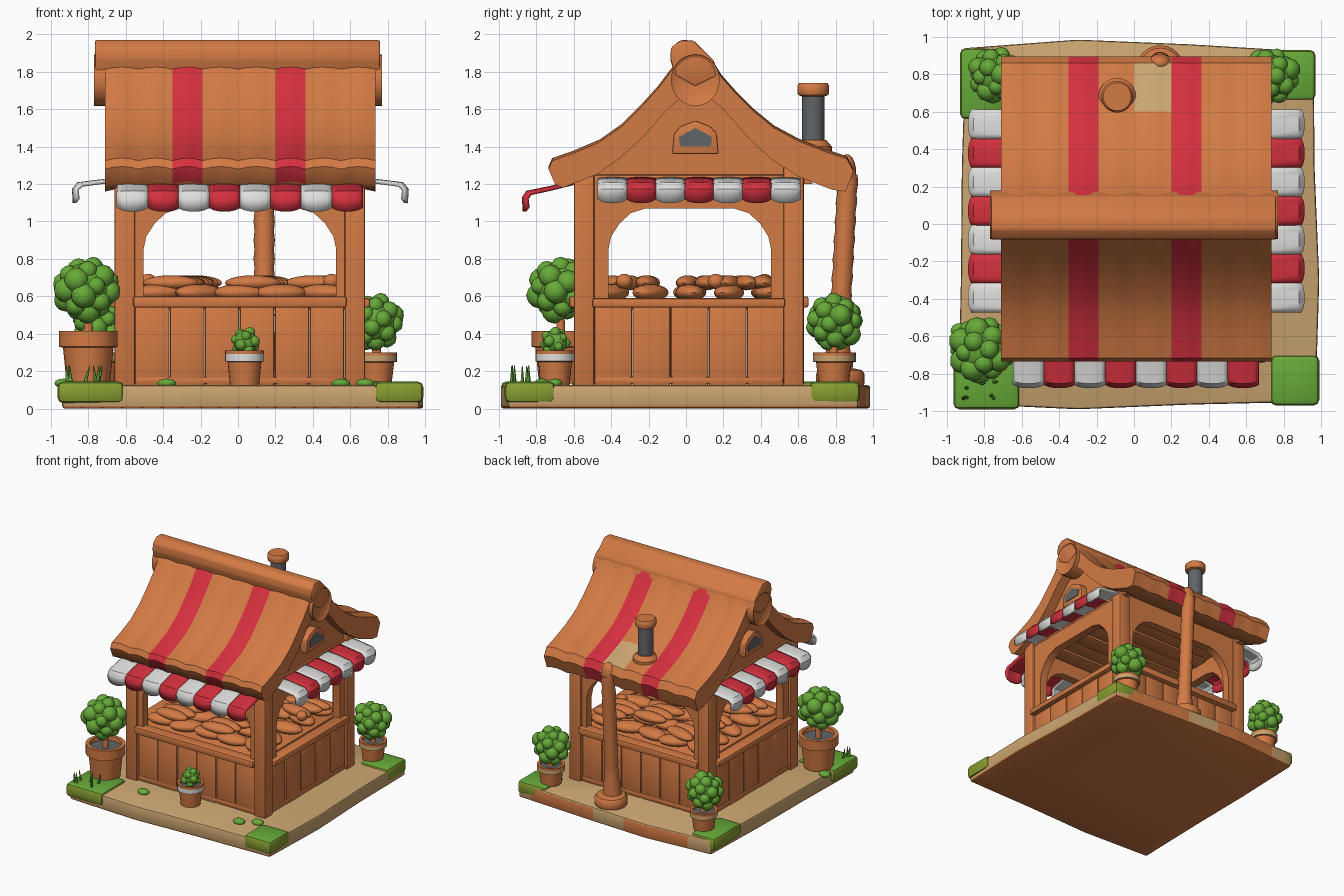
import bpy, bmesh, math, random
from mathutils import Matrix, Vector

if "Cube" in bpy.data.objects:
    bpy.data.objects.remove(bpy.data.objects["Cube"])
random.seed(4)

COL = {"wood_orange": (.65, .195, .058), "stripe_red": (.66, .03, .048), "cloth_white": (.74, .74, .73),
       "sand_tan": (.60, .38, .165), "leaf_green": (.135, .40, .04), "grass_olive": (.24, .34, .03),
       "metal_grey": (.12, .13, .14)}
MATS = {}
for n, c in COL.items():
    MATS[n] = bpy.data.materials.new(n)
    MATS[n].diffuse_color = (*c, 1)
WOOD, RED, WHITE, TAN, GREEN, OLIVE, GREY = COL.keys()


def finish(bm, name, *mats, fix=True):
    if fix:
        bmesh.ops.recalc_face_normals(bm, faces=bm.faces)
    me = bpy.data.meshes.new(name)
    bm.to_mesh(me)
    bm.free()
    for m in mats:
        me.materials.append(MATS[m])
    ob = bpy.data.objects.new(name, me)
    bpy.context.collection.objects.link(ob)
    return ob


def soften(bm, w):
    if w:
        bmesh.ops.bevel(bm, geom=bm.edges[:], offset=w, segments=2, profile=.5, affect='EDGES')


def box(name, lo, hi, mat=WOOD, bevel=.012):
    bm = bmesh.new()
    lo, hi = Vector(lo), Vector(hi)
    bmesh.ops.create_cube(bm, size=1, matrix=Matrix.Translation((lo + hi) / 2) @ Matrix.Diagonal((*(hi - lo), 1)))
    soften(bm, bevel)
    return finish(bm, name, mat)


def prism(name, pts, axis, a, b, mat=WOOD, bevel=0):
    """Extrude a 2D outline along an axis from a to b."""
    put = {'x': lambda p, d: (d, p[0], p[1]), 'y': lambda p, d: (p[0], d, p[1]), 'z': lambda p, d: (p[0], p[1], d)}[axis]
    bm = bmesh.new()
    f = bm.faces.new([bm.verts.new(put(p, a)) for p in pts])
    r = bmesh.ops.extrude_face_region(bm, geom=[f])
    d = Vector(put((0, 0), b - a))
    bmesh.ops.translate(bm, vec=d, verts=[v for v in r['geom'] if isinstance(v, bmesh.types.BMVert)])
    bmesh.ops.recalc_face_normals(bm, faces=bm.faces)
    soften(bm, bevel)
    return finish(bm, name, mat)


def lathe(name, prof, loc, mats=(WOOD,), rule=None, lean=0, n=24):
    """Revolve (radius, z) points; rule(i) gives the material slot of band i."""
    bm = bmesh.new()
    rings = [[bm.verts.new((loc[0] + r * math.cos(t * math.tau / n),
                            loc[1] + lean * z + r * math.sin(t * math.tau / n), loc[2] + z)) for t in range(n)]
             for r, z in prof]
    for i in range(len(rings) - 1):
        for t in range(n):
            u = (t + 1) % n
            f = bm.faces.new((rings[i][t], rings[i][u], rings[i + 1][u], rings[i + 1][t]))
            f.material_index = rule(i) if rule else 0
    bm.faces.new(rings[0][::-1])
    bm.faces.new(rings[-1]).material_index = rule(len(prof) - 1) if rule else 0
    return finish(bm, name, *mats)


def foliage(name, c, r, lumps=24):
    bm = bmesh.new()
    bmesh.ops.create_icosphere(bm, subdivisions=3, radius=r * .8, matrix=Matrix.Translation(c))
    for i in range(lumps):
        z = 1 - 2 * (i + .5) / lumps
        a, s = i * 2.4, math.sqrt(1 - z * z)
        p = Vector(c) + Vector((s * math.cos(a), s * math.sin(a), z)) * r * .7
        bmesh.ops.create_icosphere(bm, subdivisions=2, radius=r * random.uniform(.28, .4), matrix=Matrix.Translation(p))
    return finish(bm, name, GREEN)


def blob(bm, loc, scale, rot=0):
    m = Matrix.Translation(loc) @ Matrix.Rotation(rot, 4, 'Z') @ Matrix.Diagonal((*scale, 1))
    bmesh.ops.create_uvsphere(bm, u_segments=16, v_segments=10, radius=1, matrix=m)


# Ground slab: sandy top, patchy rim, wooden underside
corners = [(-.94, -.96), (-.3, -.99), (.3, -.965), (.97, -.95), (.99, -.3), (.965, .3), (.96, .92),
           (.3, .96), (-.3, .985), (-.9, .94), (-.92, .3), (-.925, -.3)]
outline = [Vector(p).lerp(Vector(corners[(i + 1) % 12]), k / 6) for i, p in enumerate(corners) for k in range(6)]
slab = prism("ground_slab", outline, 'z', 0, .125, bevel=.015)
slab.data.materials.append(MATS[TAN])
for f in slab.data.polygons:
    c = f.center
    f.material_index = int(f.normal.z > -.3 and (c.z > .115 or math.sin(c.x * 7 + 1) + math.sin(c.y * 5) > -.5))

# Grass corners with olive sides, tufts and blades
for i, (x0, x1, y0, y1) in enumerate([(-.965, -.61, -.99, -.65), (.73, .99, -.97, -.70),
                                      (-.93, -.70, .56, .94), (.70, .97, .66, .93)]):
    g = box(f"grass_corner_{i}", (x0, y0, .03), (x1, y1, .145), GREEN, .03)
    g.data.materials.append(MATS[OLIVE])
    for f in g.data.polygons:
        f.material_index = int(f.normal.z < .5)
bm = bmesh.new()
for x, y in [(-.38, -.75), (.55, -.77), (-.93, -.57), (.68, -.7)]:
    blob(bm, (x, y, .135), (.05, .04, .025))
for k in range(9):
    m = Matrix.Translation((random.uniform(-.95, -.72), random.uniform(-.94, -.82), .18)) @ Matrix.Rotation(random.uniform(-.4, .4), 4, 'Y')
    bmesh.ops.create_cone(bm, segments=5, radius1=.012, radius2=.002, depth=.1, matrix=m)
finish(bm, "grass_tufts", GREEN)

# Corner posts
for sx, x in (("left", -.605), ("right", .625)):
    for sy, y in (("front", -.545), ("back", .575)):
        box(f"{sy}_{sx}_post", (x - .055, y - .055, .12), (x + .055, y + .055, 1.3))

# Arched frames above the counter, plank walls and ledges on the four sides
def arch(c, h, w):
    q = [(h, .55), (h, .85), (h - .015, .92), (h - .06, .99), (h - .12, 1.045), (h - .2, 1.07)]
    return [(c + x, z) for x, z in [(-w, .55), (-w, 1.24), (w, 1.24), (w, .55)] + q + [(-x, z) for x, z in q[::-1]]]

for s, y in (("front", -.545), ("back", .575)):
    prism(f"{s}_arch", arch(.01, .515, .58), 'y', y - .035, y + .035)
    o = -1 if s == "front" else 1
    for k in range(6):
        box(f"{s}_plank_{k}", (-.55 + k * .1867, y - .035 - .004 * (k % 2), .12), (-.366 + k * .1867, y + .035, .55))
    box(f"{s}_sill", (-.55, y - .04, .13), (.57, y + .04, .17))
    box(f"{s}_ledge", (-.56, y - .05 + o * .03, .54), (.58, y + .05 + o * .03, .6))
for s, x in (("left", -.605), ("right", .625)):
    prism(f"{s}_arch", arch(.02, .435, .54), 'x', x - .035, x + .035)
    o = -1 if s == "left" else 1
    for k in range(5):
        box(f"{s}_plank_{k}", (x - .035 - .004 * (k % 2), -.49 + k * .204, .12), (x + .035 + .004 * (k % 2), -.288 + k * .204, .55))
    box(f"{s}_sill", (x - .04, -.49, .13), (x + .04, .52, .17))
    box(f"{s}_ledge", (x - .05 + o * .03, -.5, .54), (x + .05 + o * .03, .53, .59))

# Display tray with heaped loaves
box("display_tray", (-.57, -.51, .53), (.59, .54, .585))
bm = bmesh.new()
for i in range(5):
    for j in range(5):
        blob(bm, (-.43 + i * .22, -.4 + j * .21, .62), (.14, .075, .045), random.uniform(-.6, .6))
for x, y in [(-.34, -.3), (-.3, .1), (.1, -.3), (.12, .2), (-.25, .32), (.42, .32)]:
    for k in (-1, 0, 1):
        blob(bm, (x + k * .02, y + k * .09, .672), (.15, .06, .04), random.uniform(-.3, .3))
for x, y in [(.5, -.33), (.5, .16), (-.48, .42)]:
    blob(bm, (x, y, .68), (.045, .045, .04))
finish(bm, "loaves", WOOD)

# Ceiling slats
for k in range(7):
    box(f"ceiling_slat_{k}", (-.58, -.52 + k * .153, 1.19 + .012 * (k % 2)), (.6, -.37 + k * .153, 1.235), bevel=.008)

# Curved plank roof with painted stripes
outer = [(-.70, 1.2), (-.735, 1.28), (-.715, 1.325), (-.6, 1.365), (-.46, 1.425), (-.34, 1.51), (-.24, 1.61), (-.15, 1.71),
         (-.09, 1.79), (-.04, 1.85), (.05, 1.87), (.14, 1.85), (.19, 1.77), (.27, 1.68), (.36, 1.59), (.47, 1.5), (.6, 1.43),
         (.74, 1.375), (.86, 1.335), (.895, 1.27), (.855, 1.16)]
inner = [(.78, 1.17), (.6, 1.24), (.46, 1.33), (.33, 1.45), (.2, 1.6), (.05, 1.72),
         (-.1, 1.6), (-.23, 1.45), (-.35, 1.34), (-.48, 1.25), (-.66, 1.18)]
seams = [-.71, -.53, -.35, -.19, .0, .2, .36, .55, .735]
prof, no = outer + inner, len(outer)
bm = bmesh.new()
rows, plank = [], []
for s in range(8):
    for k in range(5):
        x = seams[s] + (seams[s + 1] - seams[s]) * k / 4
        lift = .014 * math.sin(math.pi * k / 4)
        if k < 4 or s == 7:
            rows.append([bm.verts.new((x, y, z + (lift if i < no else 0))) for i, (y, z) in enumerate(prof)])
            plank.append(s)
for r in range(len(rows) - 1):
    for i in range(len(prof)):
        j = (i + 1) % len(prof)
        f = bm.faces.new((rows[r][i], rows[r][j], rows[r + 1][j], rows[r + 1][i]))
        c = f.calc_center_median()
        if i < no - 1:
            f.material_index = 1 if plank[r] in (2, 5) else 2 if -.02 < c.x < .2 and .6 < c.y < .87 else 0
bm.faces.new(rows[0])
bm.faces.new(rows[-1])
finish(bm, "roof", WOOD, RED, TAN)

# Ridge cap and log with hollow ends
prism("ridge_cap", [(-.085, 1.87), (-.08, 1.93), (-.03, 1.97), (.04, 1.968), (.09, 1.92), (.15, 1.86),
                    (.17, 1.78), (.05, 1.72), (-.06, 1.78)], 'x', -.765, .76, bevel=.012)
bm = bmesh.new()
m = Matrix.Translation((0, .05, 1.755)) @ Matrix.Diagonal((1, 1, 1.06, 1)) @ Matrix.Rotation(math.pi / 2, 4, 'Y')
bmesh.ops.create_cone(bm, cap_ends=True, segments=28, radius1=.13, radius2=.13, depth=1.54, matrix=m)
caps = [f for f in bm.faces if len(f.verts) > 4]
bmesh.ops.inset_individual(bm, faces=caps, thickness=.022, depth=-.015)
finish(bm, "ridge_log", WOOD)

# Gable walls with small windows
for s, x, o in (("left", -.6, -1), ("right", .62, 1)):
    prism(f"{s}_gable", [(-.58, 1.2), (.68, 1.2), (.26, 1.6), (.05, 1.76), (-.16, 1.6)], 'x', x - .03, x + .03)
    prism(f"{s}_window_frame", [(-.075, 1.36), (.175, 1.36), (.165, 1.47), (.13, 1.51), (.05, 1.54), (-.03, 1.51), (-.065, 1.47)],
          'x', x, x + o * .09, bevel=.01)
    prism(f"{s}_window_glass", [(-.03, 1.4), (.13, 1.4), (.14, 1.45), (.05, 1.5), (-.04, 1.45)], 'x', x + o * .088, x + o * .095, GREY)
    box(f"{s}_tie_beam", (x - .045, -.52, 1.2), (x + .045, .6, 1.25))

# Striped awnings with scalloped hems
def awning(name, u0, u1, n, path, place):
    bm = bmesh.new()
    w = (u1 - u0) / n
    for s in range(n):
        g = []
        for k in range(7):
            b = math.sin(math.pi * k / 6) ** .6
            g.append([bm.verts.new(place(u0 + w * (s + k / 6), d + .018 * b * (i > 1), z + b * (.006 if i < 3 else -.022 if i == len(path) - 1 else 0)))
                      for i, (d, z) in enumerate(path)])
        for k in range(6):
            for i in range(len(path) - 1):
                bm.faces.new((g[k][i], g[k + 1][i], g[k + 1][i + 1], g[k][i + 1])).material_index = s % 2
    ob = finish(bm, name, WHITE, RED)
    md = ob.modifiers.new("thickness", 'SOLIDIFY')
    md.thickness, md.offset = .02, 0

awning("front_awning", -.645, .665, 8, [(.56, 1.215), (.72, 1.175), (.83, 1.15), (.85, 1.125), (.845, 1.075)], lambda u, d, z: (u, -d, z))
side = [(.63, 1.225), (.74, 1.21), (.85, 1.195), (.875, 1.17), (.87, 1.12)]
awning("right_awning", -.47, .61, 7, side, lambda u, d, z: (d + .01, u, z))
awning("left_awning", -.47, .61, 7, side, lambda u, d, z: (.015 - d, u, z))

# Chimney pipe and cap
lathe("chimney_pipe", [(.06, 0), (.06, .33)], (-.09, .68, 1.36), (GREY,))
lathe("chimney_collar", [(.1, 0), (.1, .04), (.07, .075)], (-.09, .68, 1.36))
lathe("chimney_cap", [(.06, 0), (.08, .008), (.085, .02), (.085, .06), (.075, .072)], (-.09, .68, 1.668))

# Ribbed back pole on a round foot
lathe("back_pole", [(.052 + .005 * (k % 2) + .025 * max(0, 1 - k / 5), .05 * k) for k in range(23)], (.14, .805, .15), lean=.055)
lathe("back_pole_foot", [(.12, 0), (.13, .02), (.13, .07), (.115, .09), (.07, .1)], (.14, .825, .115))
bm = bmesh.new()
blob(bm, (.14, .86, 1.26), (.065, .05, .1))
finish(bm, "back_pole_top", WOOD)

# Potted plants
def pot(name, x, y, z, r, h, trim):
    lathe(name, [(r * .74, 0), (r * .86, h * .68), (r, h * .7), (r, h * .76), (r, h * .9), (r, h), (r * .8, h), (r * .78, h * .88)],
          (x, y, z), (WOOD, trim, GREY), lambda i: 2 if i == 7 else int(i in (2, 3)))

def tree(name, x, y, z, r, h, fz, fr, trim=WOOD):
    pot(name + "_pot", x, y, z, r, h, trim)
    lathe(name + "_trunk", [(.026, 0), (.018, fz - z - h * .8)], (x, y, z + h * .8), n=10)
    foliage(name + "_leaves", (x - .01, y, fz), fr)

tree("front_left_tree", -.80, -.67, .135, .157, .28, .64, .175)
tree("back_right_tree", .74, .79, .135, .11, .165, .465, .155, TAN)
tree("back_left_tree", -.73, .80, .135, .11, .165, .465, .15, TAN)
pot("small_pot", .035, -.70, .12, .105, .19, WHITE)
foliage("small_pot_leaves", (.04, -.70, .355), .08, 12)

# Smooth shading with sharp corners kept
for ob in bpy.data.objects:
    ob.select_set(True)
    bpy.context.view_layer.objects.active = ob
bpy.ops.object.shade_smooth_by_angle(angle=math.radians(40))

for m in bpy.data.materials:
    if m.users and not m.is_grease_pencil:
        m.use_nodes = True
        m.node_tree.nodes["Principled BSDF"].inputs["Base Color"].default_value = m.diffuse_color
